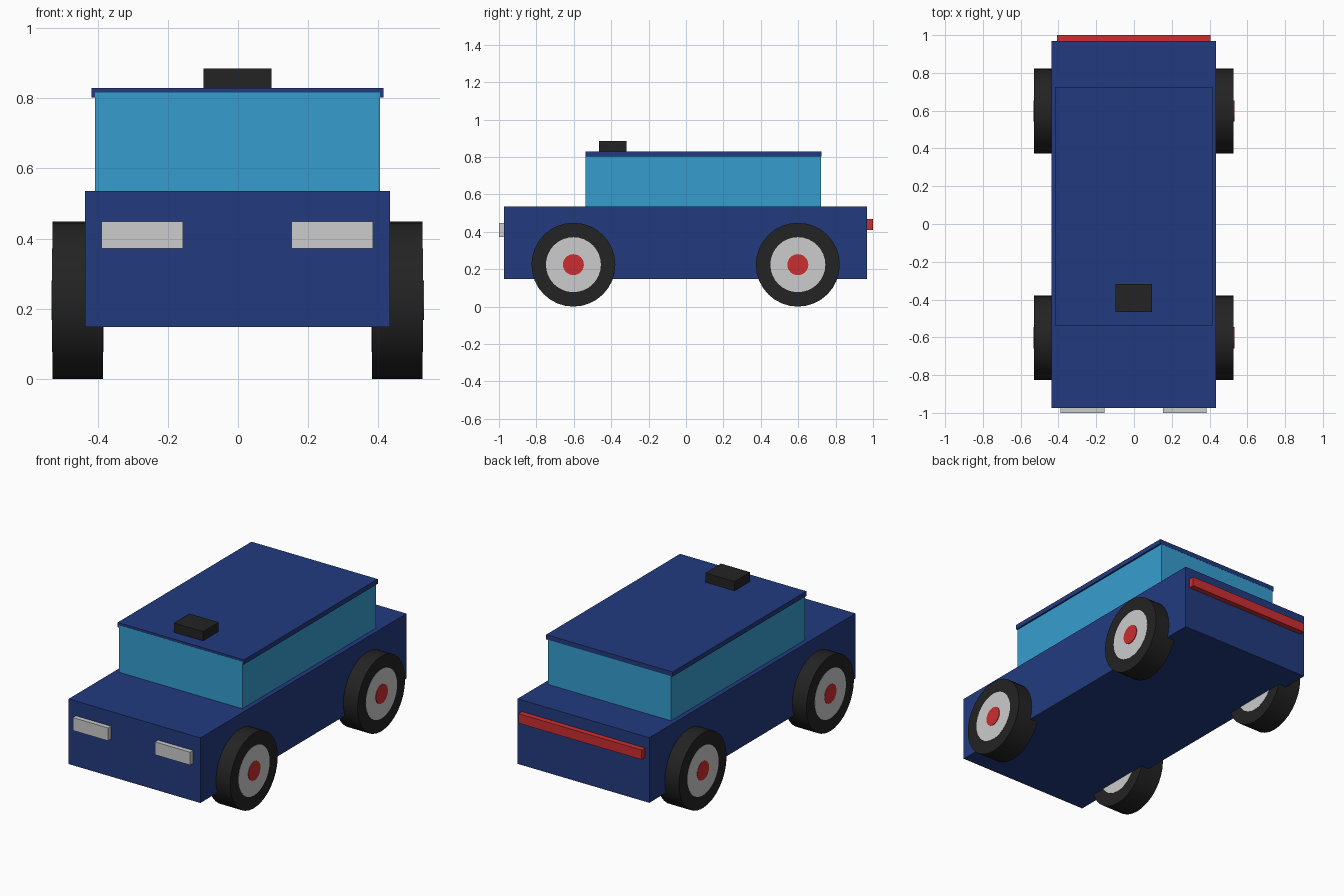
import bpy
import math
from mathutils import Matrix

cube = bpy.data.objects.get("Cube")
if cube:
    bpy.data.objects.remove(cube, do_unlink=True)


def srgb(c):
    c /= 255
    return c / 12.92 if c <= 0.04 else ((c + 0.055) / 1.055) ** 2.4


def material(name, r, g, b):
    mat = bpy.data.materials.new(name)
    mat.use_nodes = True
    colour = (srgb(r), srgb(g), srgb(b), 1)
    mat.diffuse_color = colour
    mat.node_tree.nodes["Principled BSDF"].inputs["Base Color"].default_value = colour
    return mat


NAVY = material("navy paint", 34, 59, 127)
GLASS = material("blue glass", 54, 158, 207)
SILVER = material("light grey", 204, 204, 204)
RED = material("red", 204, 46, 48)
BLACK = material("black rubber", 35, 35, 35)


def box(name, mat, x, y, z):
    """Box from its (min, max) range on each axis."""
    bpy.ops.mesh.primitive_cube_add(size=1)
    ob = bpy.context.object
    ob.name = name
    spans = (x, y, z)
    centre = [(lo + hi) / 2 for lo, hi in spans]
    size = [hi - lo for lo, hi in spans]
    ob.data.transform(Matrix.Diagonal((*size, 1)))
    ob.location = centre
    ob.data.materials.append(mat)
    return ob


def disc(name, mat, radius, x, y, z):
    """Cylinder lying along x between the two x values."""
    bpy.ops.mesh.primitive_cylinder_add(vertices=32, radius=radius, depth=x[1] - x[0])
    ob = bpy.context.object
    ob.name = name
    ob.data.transform(Matrix.Rotation(math.pi / 2, 4, "Y"))
    ob.location = (sum(x) / 2, y, z)
    ob.data.materials.append(mat)
    bpy.ops.object.shade_smooth_by_angle(angle=math.radians(35))
    return ob


# Body, cabin and roof
box("body", NAVY, (-0.436, 0.433), (-0.973, 0.968), (0.148, 0.536))
box("cabin", GLASS, (-0.408, 0.405), (-0.537, 0.723), (0.53, 0.816))
box("roof", NAVY, (-0.418, 0.415), (-0.5365, 0.724), (0.802, 0.83))
box("roof_box", BLACK, (-0.098, 0.095), (-0.465, -0.318), (0.825, 0.885))

# Lights
box("right_headlight", SILVER, (-0.389, -0.157), (-1.0, -0.96), (0.371, 0.448))
box("left_headlight", SILVER, (0.153, 0.385), (-1.0, -0.96), (0.371, 0.448))
box("tail_light", RED, (-0.408, 0.405), (0.95, 1.0), (0.41, 0.467))

# Wheels: tyre, rim and hub, each slightly prouder than the last
for side, centre_x in (("left", 0.4545), ("right", -0.4575)):
    for end, y in (("front", -0.602), ("rear", 0.598)):
        name = f"{end}_{side}"
        for part, mat, radius, inner, outer in (
            ("tyre", BLACK, 0.224, 0.072, 0.072),
            ("rim", SILVER, 0.147, 0.0732, 0.0732),
            ("hub", RED, 0.056, 0.0745, 0.0765),
        ):
            disc(f"{name}_{part}", mat, radius,
                 (centre_x - inner, centre_x + outer), y, 0.224)
